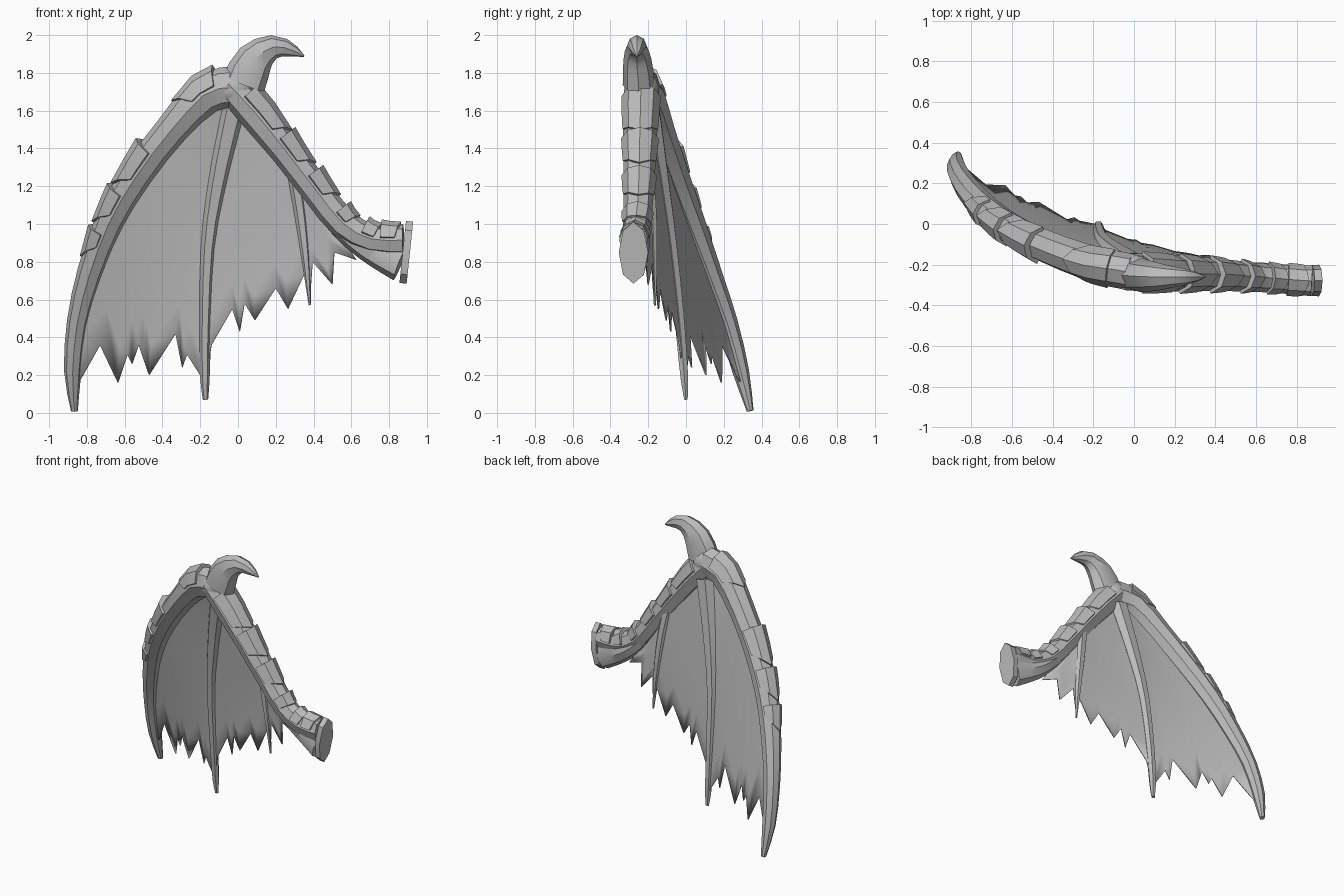
import bpy, bmesh, math
from mathutils import Vector

cube = bpy.data.objects.get("Cube")
if cube:
    bpy.data.objects.remove(cube)

grey = bpy.data.materials.new("stone_grey")
grey.use_nodes = True
grey.diffuse_color = (0.5, 0.5, 0.5, 1)
grey.node_tree.nodes["Principled BSDF"].inputs["Base Color"].default_value = (0.5, 0.5, 0.5, 1)


def finish(name, bm, angle=35):
    bmesh.ops.recalc_face_normals(bm, faces=bm.faces[:])
    mesh = bpy.data.meshes.new(name)
    bm.to_mesh(mesh)
    bm.free()
    mesh.materials.append(grey)
    obj = bpy.data.objects.new(name, mesh)
    bpy.context.collection.objects.link(obj)
    bpy.ops.object.select_all(action='DESELECT')
    obj.select_set(True)
    bpy.context.view_layer.objects.active = obj
    bpy.ops.object.shade_smooth_by_angle(angle=math.radians(angle))
    return obj


def sample(path, t):
    """Smooth interpolation along path points (x, y, z, in-plane radius, depth radius)."""
    f = min(max(t, 0), 1) * (len(path) - 1)
    i = min(int(f), len(path) - 2)
    k = f - i
    a, b, c, d = (path[min(max(j, 0), len(path) - 1)] for j in range(i - 1, i + 3))
    return [0.5 * (2*q + (r - p)*k + (2*p - 5*q + 4*r - s)*k*k + (3*q - p - 3*r + s)*k**3)
            for p, q, r, s in zip(a, b, c, d)]


def point(path, t):
    return Vector(sample(path, t)[:3])


def frame(path, t):
    s = sample(path, t)
    tan = (point(path, t + 0.02) - point(path, t - 0.02)).normalized()
    depth = Vector((0, 1, 0))
    depth = (depth - tan * depth.dot(tan)).normalized()
    return Vector(s[:3]), tan.cross(depth), depth, s[3], s[4]


def bridge(bm, a, b, closed=True):
    n = len(a)
    for i in range(n if closed else n - 1):
        j = (i + 1) % n
        bm.faces.new((a[i], a[j], b[j], b[i]))


def tube(name, path, sides=8, steps=12):
    bm = bmesh.new()
    rings = []
    for k in range(steps + 1):
        c, u, d, ru, rd = frame(path, k / steps)
        rings.append([bm.verts.new(c + u * math.cos(a) * ru + d * math.sin(a) * rd)
                      for a in (math.tau * i / sides for i in range(sides))])
    for a, b in zip(rings, rings[1:]):
        bridge(bm, a, b)
    bm.faces.new(rings[0])
    bm.faces.new(rings[-1])
    return finish(name, bm)


def plate(name, path, t0, t1, side, lift):
    """Overlapping scale that hugs the outer side of a bone, with a pointed end."""
    bm = bmesh.new()
    rings = []
    for k in range(3):
        ring = []
        for grow in (lift * (1 - 0.3 * k), -0.02):
            row = []
            for i in range(5):
                a = math.radians(-80 + 40 * i)
                point_t = t0 + (t1 - t0) * k / 2 + (k == 2) * 0.02 * (1 - abs(i - 2))
                c, u, d, ru, rd = frame(path, point_t)
                row.append(bm.verts.new(c + u * side * math.cos(a) * (ru + grow)
                                        + d * math.sin(a) * (rd + grow * 0.4)))
            ring += row if grow > 0 else row[::-1]
        rings.append(ring)
    for a, b in zip(rings, rings[1:]):
        bridge(bm, a, b)
    for ring in (rings[0], rings[-1]):
        for i in range(4):
            bm.faces.new((ring[i], ring[i + 1], ring[8 - i], ring[9 - i]))
    return finish(name, bm, 25)


def bisect(test):
    """Largest value in 0..1 for which the test still holds."""
    low, high = 0.0, 1.0
    for _ in range(16):
        mid = (low + high) / 2
        low, high = (mid, high) if test(mid) else (low, mid)
    return low


def membrane(name, left, right, hem, rows=8, sag=0.02):
    """Smooth skin between two edge curves, cut off along a ragged hem of (x, z) points."""
    def skin(s, t):
        p = point(left, t).lerp(point(right, t), s)
        p.y -= sag * 4 * s * (1 - s) * t
        return p

    bm = bmesh.new()
    grid = []
    for x, z in hem:
        def drop(s):
            return bisect(lambda t: skin(s, t).z > z)
        s = bisect(lambda s: skin(s, drop(s)).x < x)
        end = drop(s)
        grid.append([bm.verts.new(skin(s, end * i / rows)) for i in range(rows + 1)])
    for a, b in zip(grid, grid[1:]):
        bridge(bm, a, b, False)
    bmesh.ops.remove_doubles(bm, verts=bm.verts[:], dist=0.0005)
    obj = finish(name, bm)
    mod = obj.modifiers.new("thickness", 'SOLIDIFY')
    mod.thickness = 0.008
    mod.offset = 0


# Bones
arm = [(-0.05, -0.235, 1.74, 0.08, 0.09), (0.09, -0.24, 1.59, 0.093, 0.093),
       (0.255, -0.245, 1.385, 0.083, 0.087), (0.42, -0.25, 1.17, 0.08, 0.08),
       (0.56, -0.26, 1.0, 0.08, 0.073), (0.71, -0.27, 0.92, 0.078, 0.07),
       (0.875, -0.28, 0.915, 0.085, 0.075)]
tendon = [(0.36, -0.24, 1.2, 0.04, 0.04), (0.5, -0.245, 1.03, 0.055, 0.05),
          (0.63, -0.25, 0.91, 0.065, 0.06), (0.75, -0.26, 0.84, 0.08, 0.06),
          (0.86, -0.275, 0.795, 0.1, 0.07)]
root = [(0.872, -0.278, 0.852, 0.165, 0.075), (0.91, -0.278, 0.848, 0.165, 0.078)]
leading = [(-0.02, -0.235, 1.725, 0.11, 0.09), (-0.17, -0.205, 1.69, 0.107, 0.09),
           (-0.35, -0.145, 1.5, 0.088, 0.085), (-0.53, -0.065, 1.265, 0.085, 0.08),
           (-0.675, 0.025, 1.02, 0.08, 0.073), (-0.78, 0.125, 0.75, 0.07, 0.062),
           (-0.85, 0.22, 0.48, 0.056, 0.054), (-0.875, 0.29, 0.22, 0.046, 0.044),
           (-0.866, 0.34, 0.01, 0.018, 0.018)]
middle = [(-0.02, -0.19, 1.62, 0.07, 0.055), (-0.1, -0.13, 1.25, 0.055, 0.042),
          (-0.155, -0.08, 0.9, 0.04, 0.035), (-0.173, -0.035, 0.5, 0.032, 0.03),
          (-0.175, -0.01, 0.2, 0.026, 0.024), (-0.172, 0, 0.07, 0.014, 0.01)]
short = [(0.28, -0.21, 1.36, 0.035, 0.03), (0.325, -0.18, 1.1, 0.035, 0.025),
         (0.358, -0.17, 0.83, 0.024, 0.02), (0.38, -0.165, 0.57, 0.006, 0.006)]
claw = [(0.03, -0.25, 1.74, 0.115, 0.085), (0.07, -0.255, 1.84, 0.108, 0.078),
        (0.125, -0.26, 1.905, 0.085, 0.067), (0.2, -0.26, 1.94, 0.06, 0.05),
        (0.28, -0.26, 1.922, 0.038, 0.035), (0.35, -0.26, 1.888, 0.004, 0.004)]
tube("arm_bone", arm)
tube("arm_tendon", tendon)
tube("root_cap", root, 8, 1)
tube("leading_finger", leading, steps=16)
tube("middle_finger", middle, 6)
tube("short_finger", short, 6)
tube("thumb_claw", claw, 8, 7)

# Knuckle joining the bones
bm = bmesh.new()
bmesh.ops.create_icosphere(bm, subdivisions=2, radius=0.1)
for v in bm.verts:
    v.co = Vector((v.co.x * 1.15, v.co.y * 0.92, v.co.z)) + Vector((-0.02, -0.235, 1.72))
finish("knuckle", bm)

# Scales along the outer side of the bones
for i, (a, b) in enumerate([(0.1, 0.27), (0.29, 0.4), (0.44, 0.54), (0.61, 0.69),
                            (0.77, 0.86), (0.875, 0.965)]):
    plate(f"arm_scale_{i + 1}", arm, a, b, 1, 0.032)
for i, (a, b, lift) in enumerate([(0.08, 0.18, 0.022), (0.315, 0.405, 0.035),
                                  (0.43, 0.5, 0.028), (0.53, 0.58, 0.02)]):
    plate(f"finger_scale_{i + 1}", leading, a, b, -1, lift)

# Ragged skin panels
membrane("outer_membrane", leading, middle,
         [(-0.87, 0.12), (-0.82, 0.2), (-0.73, 0.36), (-0.635, 0.16), (-0.585, 0.31), (-0.56, 0.26),
          (-0.525, 0.36), (-0.505, 0.3), (-0.47, 0.2), (-0.33, 0.42), (-0.295, 0.24),
          (-0.27, 0.31), (-0.2, 0.2), (-0.17, 0.12)], sag=0.01)
inner_edge = [(0.0, -0.2, 1.65), (0.14, -0.2, 1.5), (0.28, -0.2, 1.33),
              (0.32, -0.18, 1.1), (0.355, -0.17, 0.83), (0.38, -0.165, 0.57)]
membrane("inner_membrane", middle, inner_edge,
         [(-0.18, 0.15), (-0.14, 0.36), (-0.03, 0.55), (0.01, 0.43), (0.035, 0.58), (0.09, 0.49),
          (0.2, 0.66), (0.265, 0.55), (0.35, 0.73), (0.39, 0.58)])
arm_edge = [(0.28, -0.21, 1.36), (0.4, -0.22, 1.17), (0.5, -0.23, 1.0), (0.64, -0.24, 0.79)]
membrane("root_membrane", short, arm_edge,
         [(0.37, 0.58), (0.395, 0.8), (0.5, 0.68), (0.51, 0.85), (0.65, 0.81)], sag=0)
